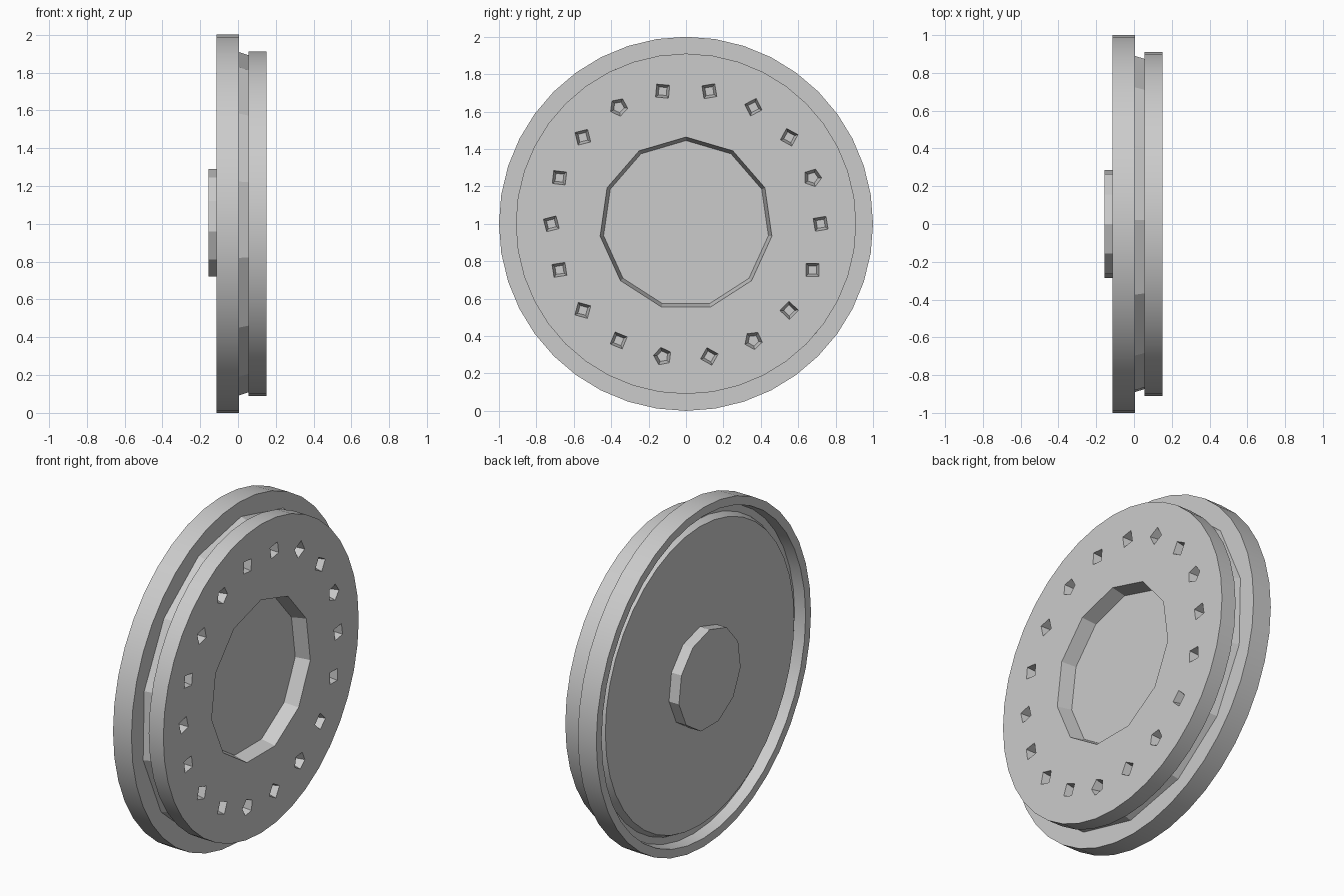
import bpy, bmesh, random
from math import pi, cos, sin, radians
from mathutils import Vector

random.seed(4)
cube = bpy.data.objects.get("Cube")
if cube:
    bpy.data.objects.remove(cube, do_unlink=True)

grey = bpy.data.materials.new("light_grey")
grey.use_nodes = True
COLOUR = (0.6, 0.6, 0.6, 1)
grey.diffuse_color = COLOUR
grey.node_tree.nodes["Principled BSDF"].inputs["Base Color"].default_value = COLOUR


def lathe(name, profile, sides, turn=0.0, centre=(0, 1), into=None):
    """Turn an (x, radius) profile about an axle along x; ends are capped."""
    bm = bmesh.new()
    rings = []
    for x, r in profile:
        angles = [turn + 2 * pi * i / sides for i in range(sides)]
        rings.append([bm.verts.new((x, centre[0] + r * cos(a), centre[1] + r * sin(a)))
                      for a in angles])
    for a, b in zip(rings, rings[1:]):
        for i in range(sides):
            j = (i + 1) % sides
            bm.faces.new((a[i], a[j], b[j], b[i]))
    bm.faces.new(rings[0])
    bm.faces.new(rings[-1])
    bmesh.ops.recalc_face_normals(bm, faces=bm.faces)
    mesh = bpy.data.meshes.new(name)
    bm.to_mesh(mesh)
    bm.free()
    mesh.materials.append(grey)
    obj = bpy.data.objects.new(name, mesh)
    bpy.context.collection.objects.link(obj)
    return obj


def select(obj):
    bpy.ops.object.select_all(action='DESELECT')
    obj.select_set(True)
    bpy.context.view_layer.objects.active = obj


def carve(target, cutter):
    cutter.hide_render = True
    select(target)
    mod = target.modifiers.new("carve", 'BOOLEAN')
    mod.operation = 'DIFFERENCE'
    mod.solver = 'EXACT'
    mod.object = cutter
    bpy.ops.object.modifier_apply(modifier=mod.name)
    bpy.data.objects.remove(cutter, do_unlink=True)


# Large flange with a ring channel and slightly sunken back plate
flange = lathe("flange", [(0.005, 0.80), (0.005, 1.0), (-0.115, 1.0), (-0.115, 0.95),
                          (-0.05, 0.94), (-0.05, 0.90), (-0.09, 0.88)], 40, pi / 2)

# Coarse core between the two discs
core = lathe("groove_core", [(0.0, 0.91), (0.06, 0.89)], 14, 0.2)

# Front disc
disc = lathe("front_disc", [(0.055, 0.91), (0.15, 0.91)], 40, pi / 2)

# Wide central recess
carve(disc, lathe("recess_cutter", [(0.065, 0.445), (0.2, 0.475)], 11, pi / 2))

# Ring of small tapered holes
HOLES = 18
for k in range(HOLES):
    a = 2 * pi * k / HOLES
    spot = (0.72 * cos(a), 1 + 0.72 * sin(a))
    carve(disc, lathe("hole_cutter", [(0.09, 0.03), (0.2, 0.065)],
                      random.choice((4, 4, 5)), random.uniform(0, pi), spot))

# Back hub
hub = lathe("back_hub", [(-0.08, 0.29), (-0.155, 0.29)], 11, pi / 2)

for obj in (flange, disc):
    select(obj)
    bpy.ops.object.shade_smooth_by_angle(angle=radians(20))
